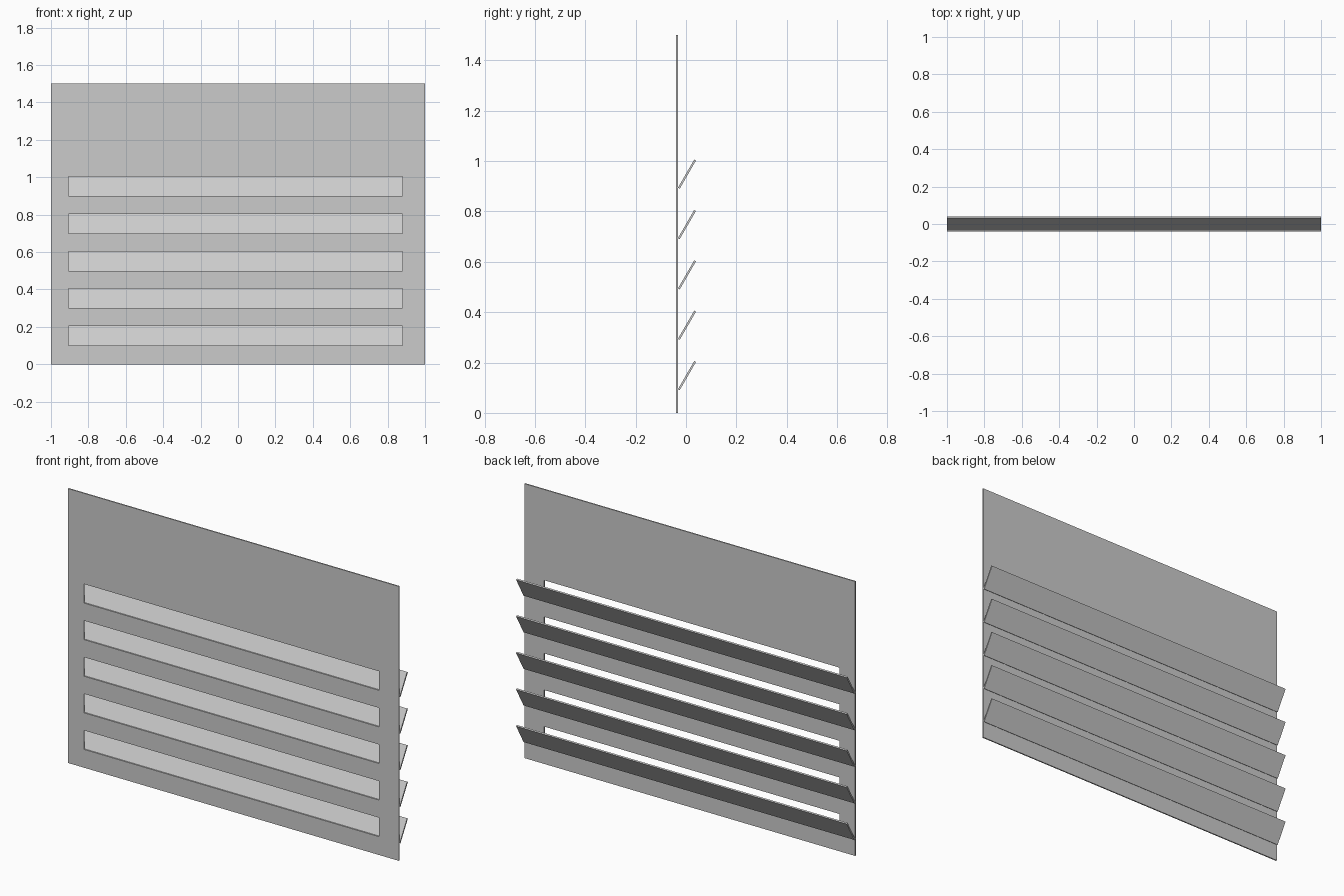
import bpy, bmesh
from math import sin, cos, radians
from mathutils import Vector

cube = bpy.data.objects.get("Cube")
if cube:
    bpy.data.objects.remove(cube, do_unlink=True)

grey = bpy.data.materials.new("light_grey")
grey.use_nodes = True
colour = (0.6, 0.6, 0.6, 1)
grey.diffuse_color = colour
grey.node_tree.nodes["Principled BSDF"].inputs["Base Color"].default_value = colour

COUNT, PITCH = 5, 0.2
HALF_WIDTH, HEIGHT = 1.0, 1.5
FRONT, BACK = -0.039, -0.032
SLOT_LEFT, SLOT_RIGHT = -0.905, 0.88
SLOT_LOW, SLOT_HIGH = 0.1, 0.204


def finish(bm, name):
    bmesh.ops.recalc_face_normals(bm, faces=bm.faces)
    mesh = bpy.data.meshes.new(name)
    bm.to_mesh(mesh)
    bm.free()
    mesh.materials.append(grey)
    obj = bpy.data.objects.new(name, mesh)
    bpy.context.collection.objects.link(obj)
    return obj


def extrude_faces(bm, faces, offset):
    result = bmesh.ops.extrude_face_region(bm, geom=faces, use_keep_orig=True)
    moved = [v for v in result["geom"] if isinstance(v, bmesh.types.BMVert)]
    bmesh.ops.translate(bm, verts=moved, vec=offset)


# Flat panel: a grid of cells with the slot cells left open
bm = bmesh.new()
xs = [-HALF_WIDTH, SLOT_LEFT, SLOT_RIGHT, HALF_WIDTH]
zs = [0]
for i in range(COUNT):
    zs += [SLOT_LOW + i * PITCH, SLOT_HIGH + i * PITCH]
zs.append(HEIGHT)
grid = [[bm.verts.new((x, FRONT, z)) for x in xs] for z in zs]
cells = []
for r in range(len(zs) - 1):
    for c in range(3):
        if not (c == 1 and r % 2 == 1):
            cells.append(bm.faces.new((grid[r][c], grid[r][c + 1],
                                       grid[r + 1][c + 1], grid[r + 1][c])))
extrude_faces(bm, cells, Vector((0, BACK - FRONT, 0)))
finish(bm, "slotted_panel")

# Sloping slats fixed behind the slots, spanning the full width
tilt, length, thick = radians(60), 0.129, 0.008
along = Vector((0, cos(tilt), sin(tilt))) * length
across = Vector((0, sin(tilt), -cos(tilt))) * thick
for i in range(COUNT):
    bm = bmesh.new()
    foot = Vector((-HALF_WIDTH, BACK, 0.094 + i * PITCH))
    profile = [foot, foot + along, foot + along + across, foot + across]
    end = bm.faces.new([bm.verts.new(p) for p in profile])
    extrude_faces(bm, [end], Vector((2 * HALF_WIDTH, 0, 0)))
    finish(bm, f"slat_{i + 1}")
